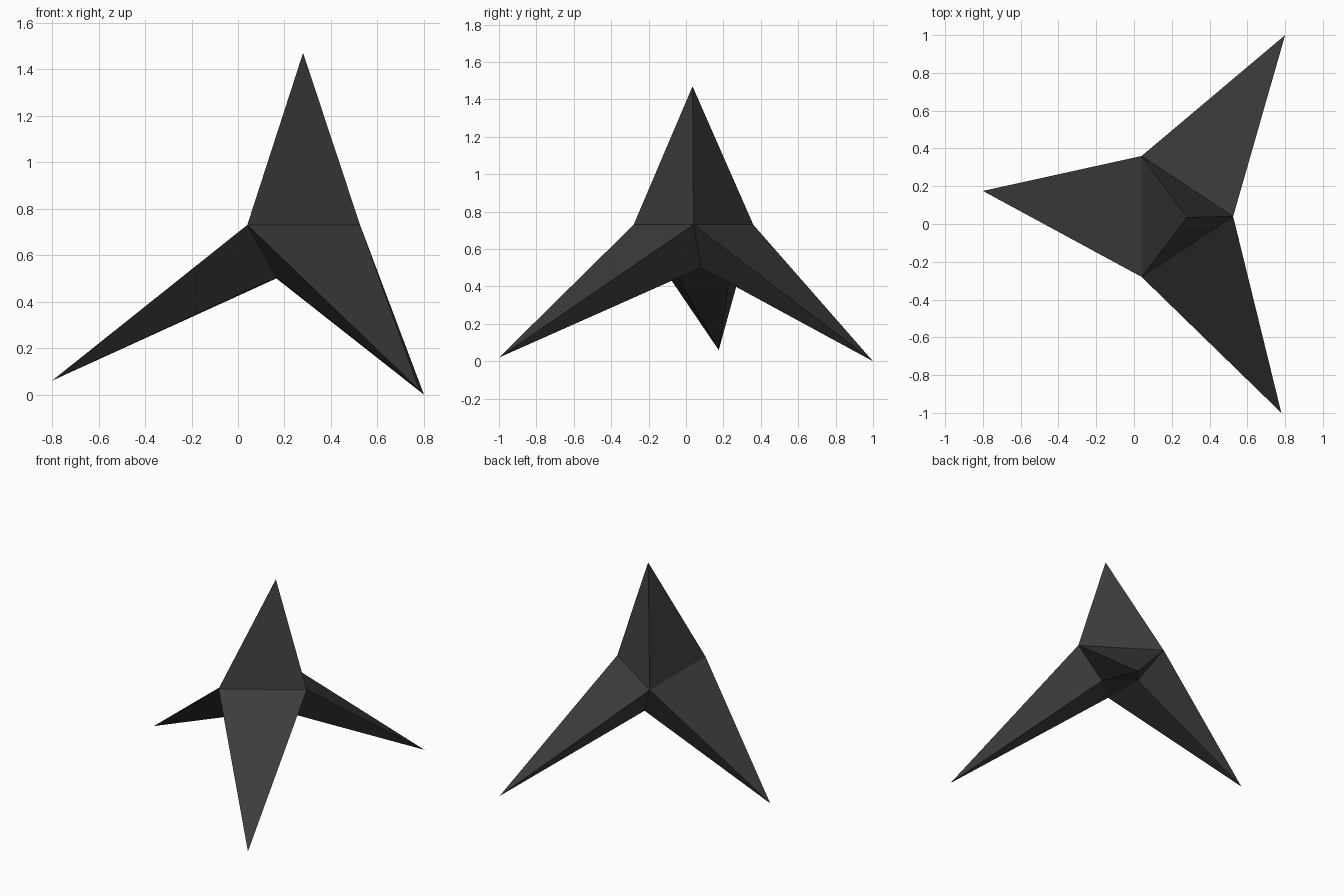
import bpy
import bmesh

cube = bpy.data.objects.get("Cube")
if cube:
    bpy.data.objects.remove(cube, do_unlink=True)

# Single dark metal colour
metal = bpy.data.materials.new("dark_grey_metal")
metal.use_nodes = True
colour = (0.046, 0.046, 0.046, 1)
metal.diffuse_color = colour
metal.node_tree.nodes["Principled BSDF"].inputs["Base Color"].default_value = colour

# Core: wide upper triangle of shoulders, smaller lower triangle
shoulders = [(0.04, 0.36, 0.73), (0.04, -0.28, 0.73), (0.525, 0.04, 0.73)]
undersides = [(0.165, 0.24, 0.50), (0.165, -0.075, 0.505), (0.35, 0.08, 0.50)]

# Spike tips: one up, one leg for each side of the core
top_tip = (0.28, 0.035, 1.47)
leg_tips = [(-0.80, 0.175, 0.06), (0.78, -1.00, 0.02), (0.80, 1.00, 0.0)]

bm = bmesh.new()
upper = [bm.verts.new(p) for p in shoulders]
lower = [bm.verts.new(p) for p in undersides]


def add_spike(tip, base):
    """Join a ring of core corners to a sharp tip."""
    point = bm.verts.new(tip)
    for a, b in zip(base, base[1:] + base[:1]):
        bm.faces.new((a, b, point))


# Top spike
add_spike(top_tip, upper)

# Three legs, each on one side of the core
for i, tip in enumerate(leg_tips):
    j = (i + 1) % len(leg_tips)
    add_spike(tip, [upper[i], upper[j], lower[j], lower[i]])

# Underside cap
bm.faces.new(lower)
bmesh.ops.recalc_face_normals(bm, faces=bm.faces)

mesh = bpy.data.meshes.new("four_pointed_spike")
bm.to_mesh(mesh)
bm.free()
mesh.materials.append(metal)
spike = bpy.data.objects.new("four_pointed_spike", mesh)
bpy.context.collection.objects.link(spike)
